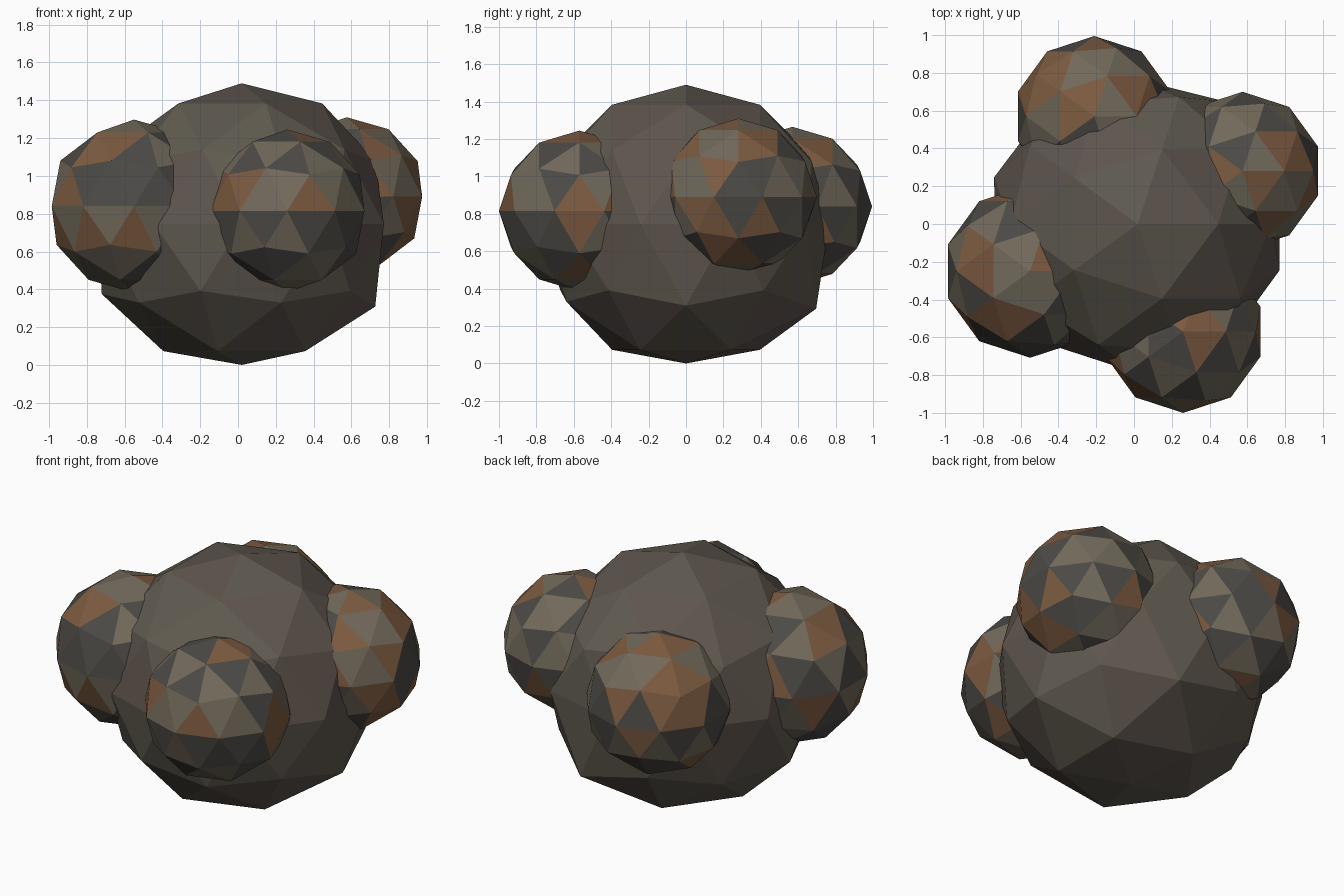
import bpy, bmesh, math, random
from mathutils import Vector

if "Cube" in bpy.data.objects:
    bpy.data.objects.remove(bpy.data.objects["Cube"])

random.seed(4)


def material(name, rgb):
    m = bpy.data.materials.new(name)
    m.diffuse_color = (*rgb, 1)
    m.use_nodes = True
    m.node_tree.nodes["Principled BSDF"].inputs["Base Color"].default_value = m.diffuse_color
    return m


def faceted_ball(name, centre, radius, mats, shape=None):
    """Low-poly sphere (80 flat faces) with a random material per face."""
    bm = bmesh.new()
    bmesh.ops.create_icosphere(bm, subdivisions=2, radius=1)
    for v in bm.verts:
        d = v.co.normalized()
        v.co = shape(d) if shape else d * radius
    for f in bm.faces:
        f.material_index = random.randrange(len(mats))
    mesh = bpy.data.meshes.new(name)
    bm.to_mesh(mesh)
    bm.free()
    for m in mats:
        mesh.materials.append(m)
    ob = bpy.data.objects.new(name, mesh)
    ob.location = centre
    bpy.context.collection.objects.link(ob)
    return ob


# Uneven core: (azimuth in degrees, height of the direction, radius) of bumps
BUMPS = [(0, -0.526, 0.83), (180, -0.447, 0.828), (72, -0.526, 0.86),
         (90, 0, 0.765), (162, 0, 0.8), (54, 0, 0.8), (0, 0.85, 0.81)]


def core_shape(d):
    if abs(d.z) > 0.99:
        return d * 0.745
    r = 0.79
    for az, h, bump in BUMPS:
        c = math.sqrt(1 - h * h)
        a = math.radians(az)
        if (d - Vector((c * math.cos(a), c * math.sin(a), h))).length < 0.1:
            r = bump
    rz = 0.75 if d.z > 0 else r
    return Vector((d.x * r, d.y * r, d.z * rz))


# Central rock
rock = [material("rock_olive", (0.118, 0.104, 0.080)),
        material("rock_brown", (0.112, 0.090, 0.074))]
faceted_ball("core_rock", (0.02, 0, 0.745), 0.79, rock, core_shape)

# Four mottled lumps around the core
lump = [material("lump_dark", (0.072, 0.068, 0.060)),
        material("lump_tan", (0.165, 0.140, 0.102)),
        material("lump_rust", (0.205, 0.105, 0.052))]
for name, centre, radius in [
        ("left_lump", (-0.55, -0.25, 0.84), 0.458),
        ("front_lump", (0.26, -0.57, 0.815), 0.43),
        ("right_lump", (0.575, 0.28, 0.89), 0.42),
        ("back_lump", (-0.21, 0.57, 0.84), 0.425)]:
    faceted_ball(name, centre, radius, lump)
